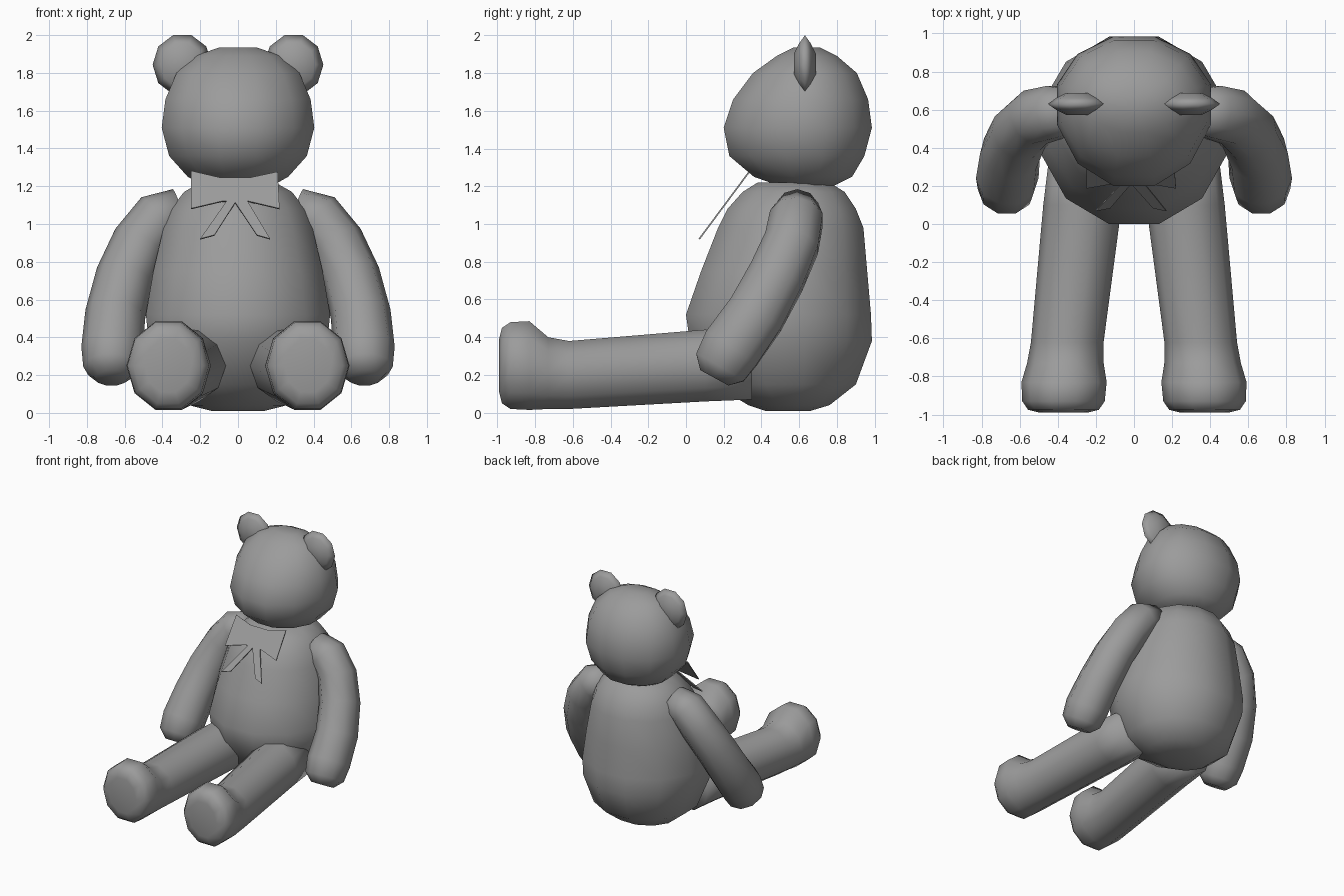
import bpy, bmesh, math
from mathutils import Vector

cube = bpy.data.objects.get("Cube")
if cube:
    bpy.data.objects.remove(cube, do_unlink=True)

plush = bpy.data.materials.new("plush_grey")
plush.use_nodes = True
GREY = (0.33, 0.33, 0.33, 1)
plush.diffuse_color = GREY
plush.node_tree.nodes["Principled BSDF"].inputs["Base Color"].default_value = GREY


def finish(name, bm, smooth=True):
    """Turn a bmesh into a named object."""
    bmesh.ops.recalc_face_normals(bm, faces=bm.faces)
    for f in bm.faces:
        f.smooth = smooth
    mesh = bpy.data.meshes.new(name)
    bm.to_mesh(mesh)
    bm.free()
    mesh.materials.append(plush)
    obj = bpy.data.objects.new(name, mesh)
    bpy.context.collection.objects.link(obj)
    return obj


def loft(name, rings):
    """Skin closed rings of points and cap both ends."""
    bm = bmesh.new()
    loops = [[bm.verts.new(p) for p in ring] for ring in rings]
    n = len(loops[0])
    for a, b in zip(loops, loops[1:]):
        for i in range(n):
            j = (i + 1) % n
            bm.faces.new((a[i], a[j], b[j], b[i]))
    bm.faces.new(loops[0])
    bm.faces.new(loops[-1])
    return finish(name, bm)


def circle(n):
    """Unit polygon with a flat side at top, sized to reach its radius."""
    grow = 1 / math.cos(math.pi / n)
    for i in range(n):
        a = (i + 0.5) * math.tau / n
        yield math.sin(a), math.cos(a) * grow


def level_ring(z, front, back, middle, half_width, n=12):
    """Horizontal ring whose front and back halves differ in depth."""
    return [(half_width * 1.02 * s, middle + c * (back - middle if c > 0 else middle - front), z)
            for s, c in circle(n)]


# Torso: height, front, back, widest depth, half width
torso = [(0.01, 0.42, 0.66, 0.54, 0.14), (0.04, 0.33, 0.76, 0.54, 0.26),
         (0.15, 0.15, 0.90, 0.52, 0.40), (0.38, 0.02, 0.985, 0.50, 0.48),
         (0.52, 0.0, 0.98, 0.50, 0.495), (0.75, 0.08, 0.96, 0.52, 0.455),
         (0.98, 0.17, 0.94, 0.55, 0.40), (1.08, 0.22, 0.90, 0.57, 0.36),
         (1.17, 0.30, 0.84, 0.58, 0.29), (1.22, 0.38, 0.76, 0.58, 0.20)]
loft("torso", [level_ring(*r) for r in torso])

# Head, with the muzzle bulging forward
head = [(1.20, 0.50, 0.78, 0.64, 0.18), (1.25, 0.36, 0.88, 0.64, 0.27),
        (1.36, 0.23, 0.945, 0.64, 0.37), (1.51, 0.20, 0.985, 0.64, 0.41),
        (1.66, 0.25, 0.965, 0.64, 0.39), (1.80, 0.355, 0.905, 0.64, 0.33),
        (1.89, 0.48, 0.80, 0.64, 0.23), (1.935, 0.57, 0.71, 0.64, 0.10)]
loft("head", [level_ring(*r) for r in head])

# Arm path: position and radius
arm = [((0.30, 0.59, 1.08), 0.11), ((0.42, 0.585, 1.03), 0.14), ((0.52, 0.56, 0.90), 0.145),
       ((0.60, 0.48, 0.72), 0.15), ((0.65, 0.37, 0.52), 0.155), ((0.665, 0.24, 0.34), 0.16),
       ((0.67, 0.18, 0.24), 0.145), ((0.67, 0.15, 0.185), 0.085)]

# Leg: depth, centre x, centre z, half width, half height
leg = [(0.35, 0.26, 0.25, 0.18, 0.18), (0.10, 0.27, 0.25, 0.20, 0.19),
       (-0.62, 0.35, 0.20, 0.185, 0.18), (-0.73, 0.36, 0.21, 0.195, 0.19),
       (-0.83, 0.367, 0.25, 0.217, 0.235), (-0.93, 0.37, 0.25, 0.21, 0.23),
       (-0.975, 0.37, 0.25, 0.18, 0.20), (-0.99, 0.37, 0.25, 0.12, 0.14)]

# Ear lens: depth and radius
ear = [(0.572, 0.06), (0.60, 0.115), (0.63, 0.157), (0.66, 0.115), (0.688, 0.06)]


def arm_rings(side):
    points = [Vector((side * x, y, z)) for (x, y, z), r in arm]
    for i, p in enumerate(points):
        along = (points[min(i + 1, len(points) - 1)] - points[max(i - 1, 0)]).normalized()
        u = along.cross(Vector((0, 1, 0))).normalized()
        v = along.cross(u)
        yield [p + (u * s * 1.03 + v * c) * arm[i][1] for s, c in circle(10)]


for side, label in ((1, "left"), (-1, "right")):
    loft(label + "_arm", list(arm_rings(side)))
    loft(label + "_leg", [[(side * x + s * w * 1.03, y, z + c * h) for s, c in circle(10)]
                          for y, x, z, w, h in leg])
    loft(label + "_ear", [[(side * 0.295 + s * r, y, 1.843 + c * r) for s, c in circle(10)]
                          for y, r in ear])

# Bow tie: flat outlines laid on a plane leaning against the chest
bow = {
    "bow_loops": [(-0.25, 1.28), (-0.10, 1.245), (0.07, 1.245), (0.21, 1.275),
                  (0.22, 1.08), (0.05, 1.12), (-0.08, 1.12), (-0.25, 1.08)],
    "bow_right_tail": [(-0.06, 1.12), (-0.20, 0.92), (-0.125, 0.94), (-0.01, 1.12)],
    "bow_left_tail": [(-0.02, 1.12), (0.10, 0.94), (0.17, 0.92), (0.05, 1.12)],
}
for name, outline in bow.items():
    bm = bmesh.new()
    bm.faces.new([bm.verts.new((x, 0.33 - (1.27 - z) * 0.743, z)) for x, z in outline])
    plate = finish(name, bm, smooth=False)
    solid = plate.modifiers.new("thickness", "SOLIDIFY")
    solid.thickness = 0.008
    solid.offset = 0
